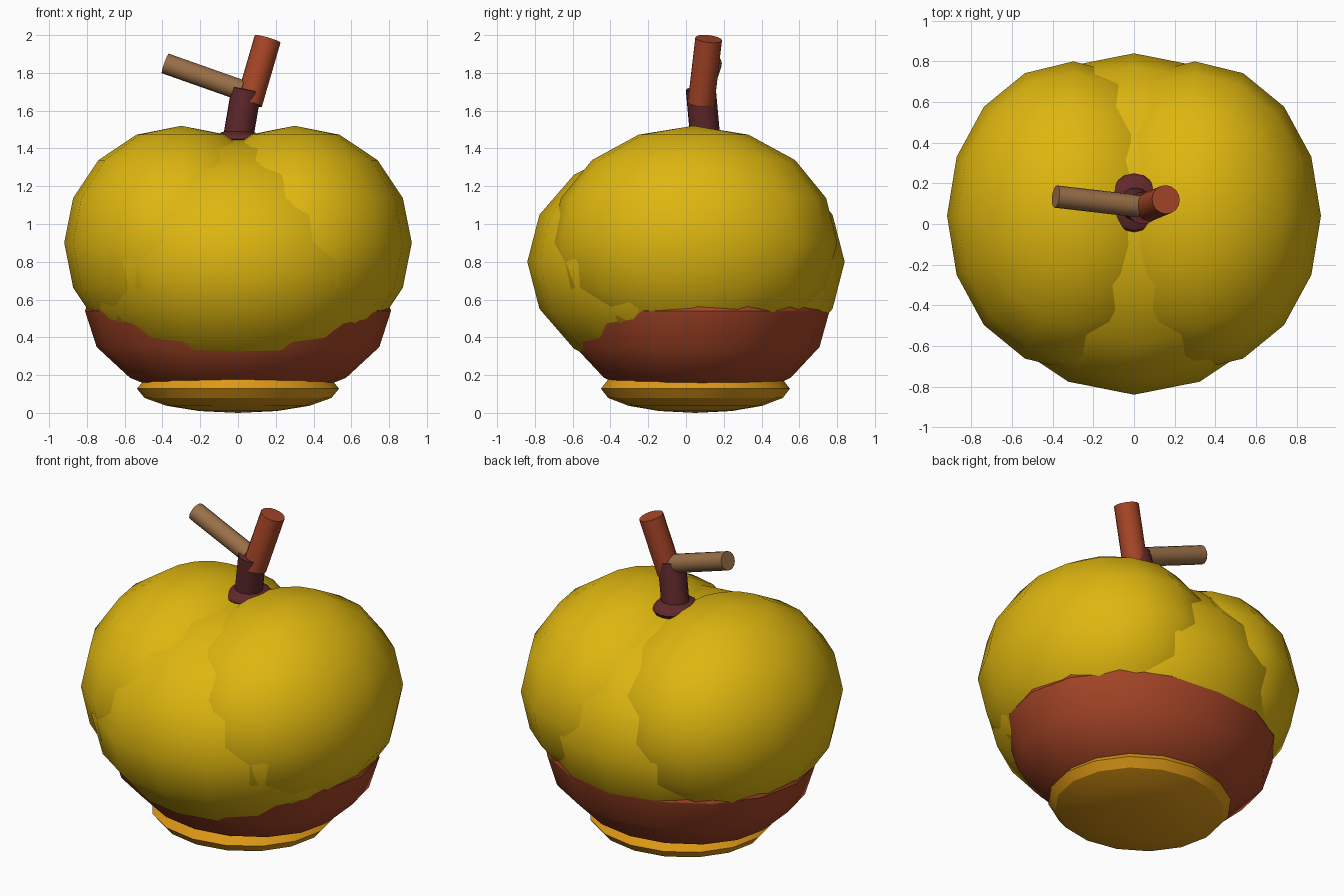
import bpy
from mathutils import Vector

cube = bpy.data.objects.get("Cube")
if cube:
    bpy.data.objects.remove(cube, do_unlink=True)


def make_material(name, rgb):
    mat = bpy.data.materials.new(name)
    mat.use_nodes = True
    mat.diffuse_color = (*rgb, 1)
    mat.node_tree.nodes["Principled BSDF"].inputs["Base Color"].default_value = (*rgb, 1)
    return mat


yellow = make_material("golden yellow", (0.73, 0.47, 0.005))
russet = make_material("russet", (0.38, 0.06, 0.02))
orange = make_material("orange", (0.74, 0.32, 0.008))
maroon = make_material("maroon", (0.12, 0.022, 0.025))
tan = make_material("tan", (0.32, 0.16, 0.065))


def finish(name, mat):
    obj = bpy.context.object
    obj.name = obj.data.name = name
    obj.data.materials.append(mat)
    bpy.ops.object.transform_apply(location=False, rotation=True, scale=True)
    bpy.ops.object.shade_smooth_by_angle()
    return obj


def ellipsoid(name, centre, radii, mat):
    """Low-poly sphere stretched to three radii."""
    bpy.ops.mesh.primitive_uv_sphere_add(segments=16, ring_count=8, radius=1, location=centre)
    bpy.context.object.scale = radii
    return finish(name, mat)


def rod(name, start, end, radius, mat):
    """Round rod running between two points."""
    start, end = Vector(start), Vector(end)
    axis = end - start
    bpy.ops.mesh.primitive_cylinder_add(vertices=16, radius=radius, depth=axis.length,
                                        location=(start + end) / 2)
    bpy.context.object.rotation_euler = axis.to_track_quat('Z', 'Y').to_euler()
    return finish(name, mat)


# Fruit body: a core with a lobe on each side
ellipsoid("body_core", (0, 0, 0.8), (0.845, 0.84, 0.65), yellow)
for side, sign in (("left", 1), ("right", -1)):
    ellipsoid(side + "_lobe", (sign * 0.3, 0.04, 0.9), (0.62, 0.76, 0.62), yellow)

# Underside and foot
ellipsoid("lower_body", (0, 0.06, 0.54), (0.81, 0.70, 0.5), russet)
ellipsoid("foot", (0, 0.05, 0.128), (0.535, 0.5, 0.128), orange)

# Stem with its collar, upper section and side branch
ellipsoid("stem_collar", (0, 0.105, 1.45), (0.125, 0.145, 0.05), maroon)
rod("lower_stem", (-0.005, 0.105, 1.42), (0.045, 0.078, 1.717), 0.08, maroon)
rod("upper_stem", (0.058, 0.08, 1.64), (0.157, 0.12, 1.98), 0.071, russet)
rod("side_branch", (0.02, 0.088, 1.707), (-0.385, 0.135, 1.85), 0.055, tan)
